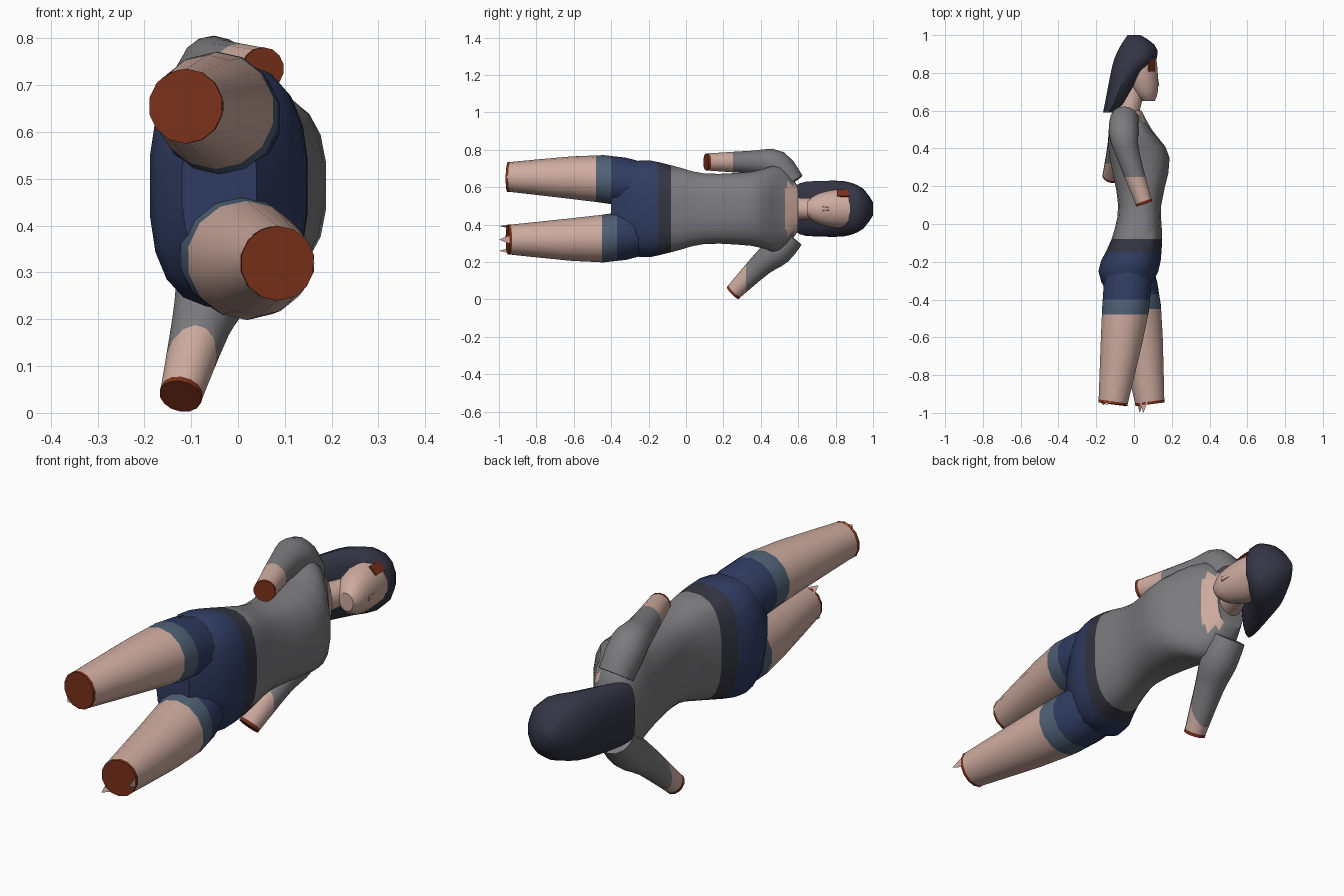
import bpy, bmesh, math
from mathutils import Vector

cube = bpy.data.objects.get("Cube")
if cube:
    bpy.data.objects.remove(cube, do_unlink=True)


def material(name, red, green, blue):
    colour = (red, green, blue, 1)
    result = bpy.data.materials.new(name)
    result.use_nodes = True
    result.diffuse_color = colour
    shader = result.node_tree.nodes["Principled BSDF"]
    shader.inputs["Base Color"].default_value = colour
    return result


SKIN = material("skin", 0.62, 0.41, 0.35)
GREY = material("grey shirt", 0.2, 0.2, 0.21)
NAVY = material("navy shorts", 0.03, 0.045, 0.12)
CUFF = material("faded blue cuff", 0.08, 0.12, 0.18)
BELT = material("dark belt", 0.035, 0.035, 0.055)
HAIR = material("dark hair", 0.035, 0.035, 0.06)
RED = material("dark red", 0.19, 0.03, 0.01)
MIDDLE = 0.485  # height of the body's centre line


def finish(bm, name, materials, choose=None):
    """Turn the mesh into a smooth object, coloured by a rule on face centres."""
    bmesh.ops.recalc_face_normals(bm, faces=bm.faces)
    if choose:
        for face in bm.faces:
            face.material_index = materials.index(choose(face.calc_center_median()))
    mesh = bpy.data.meshes.new(name)
    bm.to_mesh(mesh)
    bm.free()
    for item in materials:
        mesh.materials.append(item)
    part = bpy.data.objects.new(name, mesh)
    bpy.context.collection.objects.link(part)
    bpy.ops.object.select_all(action="DESELECT")
    part.select_set(True)
    bpy.context.view_layer.objects.active = part
    bpy.ops.object.shade_smooth_by_angle(angle=math.radians(42))
    return part


def smooth_path(points, steps):
    """Catmull-Rom interpolation through the given rings."""
    result = []
    for i in range(len(points) - 1):
        before, start = points[max(i - 1, 0)], points[i]
        end, after = points[i + 1], points[min(i + 2, len(points) - 1)]
        for step in range(steps):
            t = step / steps
            leave, arrive = (end - before) / 2, (after - start) / 2
            bend = (end - start) * 3 - leave * 2 - arrive
            twist = (start - end) * 2 + leave + arrive
            result.append(start + leave * t + bend * t ** 2 + twist * t ** 3)
    return result + [points[-1]]


def loft(name, rings, materials, choose=None, cuts=(), sides=14, power=2, steps=3, upright=False):
    """Skin rings of centre, depth radius and side radius."""
    rings = smooth_path([Vector(ring) for ring in rings], steps)
    centres = [Vector(ring[:3]) for ring in rings]
    bm = bmesh.new()
    loops = []
    for i, ring in enumerate(rings):
        along = centres[min(i + 1, len(rings) - 1)] - centres[max(i - 1, 0)]
        along = Vector((0, 1, 0)) if upright else along.normalized()
        deep = (Vector((1, 0, 0)) - along * along.x).normalized()
        wide = along.cross(deep)
        loop = []
        for k in range(sides):
            angle = math.tau * (k + 0.5) / sides
            c, s = [math.copysign(abs(w) ** (2 / power), w)
                    for w in (math.cos(angle), math.sin(angle))]
            loop.append(bm.verts.new(centres[i] + deep * c * ring[3] + wide * s * ring[4]))
        loops.append(loop)
    for a, b in zip(loops, loops[1:]):
        for k in range(sides):
            bm.faces.new((a[k - 1], a[k], b[k], b[k - 1]))
    bm.faces.new(loops[0])
    bm.faces.new(loops[-1])
    # Clean edges where the colour changes
    for y in cuts:
        bmesh.ops.bisect_plane(bm, geom=bm.verts[:] + bm.edges[:] + bm.faces[:],
                               plane_co=(0, y, 0), plane_no=(0, 1, 0))
    return finish(bm, name, materials, choose)


def body(name, profile, materials, **options):
    """Loft along the body from rows of y, x, depth radius and side radius."""
    rings = [(x, y, MIDDLE, deep, wide) for y, x, deep, wide in profile]
    return loft(name, rings, materials, upright=True, **options)


# Trunk with shorts, belt, shirt and open neckline
BELT_LOW, BELT_HIGH, NECKLINE = -0.15, -0.08, 0.53


def trunk_colour(c):
    if c.y < BELT_LOW:
        return NAVY
    if c.y < BELT_HIGH:
        return BELT
    in_neckline = c.y > NECKLINE and c.x > -0.03 and abs(c.z - MIDDLE) < 0.13
    return SKIN if in_neckline else GREY


body("trunk", [
    (-0.4, -0.04, 0.08, 0.16), (-0.25, -0.03, 0.16, 0.26), (-0.08, 0.015, 0.135, 0.235),
    (0.1, 0.03, 0.115, 0.19), (0.35, 0.03, 0.16, 0.2), (0.5, -0.02, 0.115, 0.23),
    (0.6, -0.03, 0.07, 0.12),
], [NAVY, BELT, GREY, SKIN], choose=trunk_colour,
    cuts=(BELT_LOW, BELT_HIGH, NECKLINE), sides=20, power=2.6)


# Limbs, each closed by a dark red end disc
def limb(name, centres, radii, materials, choose, cuts):
    rings = [(*centre, r, r) for centre, r in zip(centres, radii)]
    loft(name, rings, materials, choose, cuts)
    end, r = Vector(centres[-1]), radii[-1]
    out = (end - Vector(centres[-2])).normalized() * 0.014
    loft(name + "_end", [(*(end - out), r, r), (*(end + out), r, r)], [RED], steps=1)


def torn_edge(name, centre, radius, tip):
    """Thin pointed flaps of skin around the end of a leg."""
    bm = bmesh.new()
    for k in range(3):
        corners = []
        for turn, out in ((-0.3, 0), (0.3, 0), (0, tip)):
            angle = k * 2 + turn
            offset = Vector((math.cos(angle) * radius, -out, math.sin(angle) * radius))
            corners.append(bm.verts.new(Vector(centre) + offset))
        bm.faces.new(corners)
    finish(bm, name, [SKIN])


def leg(side, hip, thigh, end, hem, tip):
    cuff = hem + 0.08
    centres = [(x, y, z) for (x, z), y in zip((hip, thigh, end), (-0.2, -0.45, -0.94))]
    limb(side + "_leg", centres, (0.12, 0.127, 0.08), [NAVY, CUFF, SKIN],
         lambda c: NAVY if c.y > cuff else CUFF if c.y > hem else SKIN, (hem, cuff))
    torn_edge(side + "_leg_torn_edge", centres[-1], 0.08, tip)


leg("left", (-0.03, 0.6), (-0.045, 0.645), (-0.11, 0.655), hem=-0.48, tip=0.02)
leg("right", (-0.03, 0.37), (0.02, 0.325), (0.083, 0.32), hem=-0.45, tip=0.06)


def arm(side, centres, hem):
    limb(side + "_arm", centres, (0.075, 0.08, 0.063, 0.046), [GREY, SKIN],
         lambda c: GREY if c.y > hem else SKIN, (hem,))


arm("left", [(-0.05, 0.56, 0.62), (-0.055, 0.48, 0.72), (-0.03, 0.36, 0.733),
             (0.05, 0.12, 0.735)], hem=0.25)
arm("right", [(-0.05, 0.56, 0.34), (-0.055, 0.49, 0.26), (-0.08, 0.4, 0.185),
              (-0.12, 0.26, 0.045)], hem=0.32)

# Neck, face and nose
body("neck", [(0.57, -0.035, 0.06, 0.06), (0.74, 0.01, 0.055, 0.055)], [SKIN])
body("face", [(0.65, 0.075, 0.035, 0.04), (0.7, 0.06, 0.068, 0.078),
              (0.8, 0.04, 0.088, 0.103), (0.9, 0.03, 0.088, 0.1)], [SKIN])
body("nose", [(0.73, 0.115, 0.022, 0.018), (0.8, 0.115, 0.01, 0.01)], [SKIN], sides=6)

# Shoulder-length hair
body("hair", [
    (0.59, -0.135, 0.03, 0.125), (0.64, -0.105, 0.05, 0.145), (0.8, -0.04, 0.085, 0.15),
    (0.88, 0.01, 0.115, 0.14), (0.95, 0.02, 0.09, 0.105), (1, 0, 0.035, 0.035),
], [HAIR], power=2.2, steps=2)

# Thin red mark at the temple
bm = bmesh.new()
bmesh.ops.create_cube(bm, size=1)
mark = finish(bm, "temple_mark", [RED])
mark.scale = (0.045, 0.065, 0.009)
mark.location = (0.093, 0.84, 0.567)
mark.rotation_euler.y = math.radians(48)
